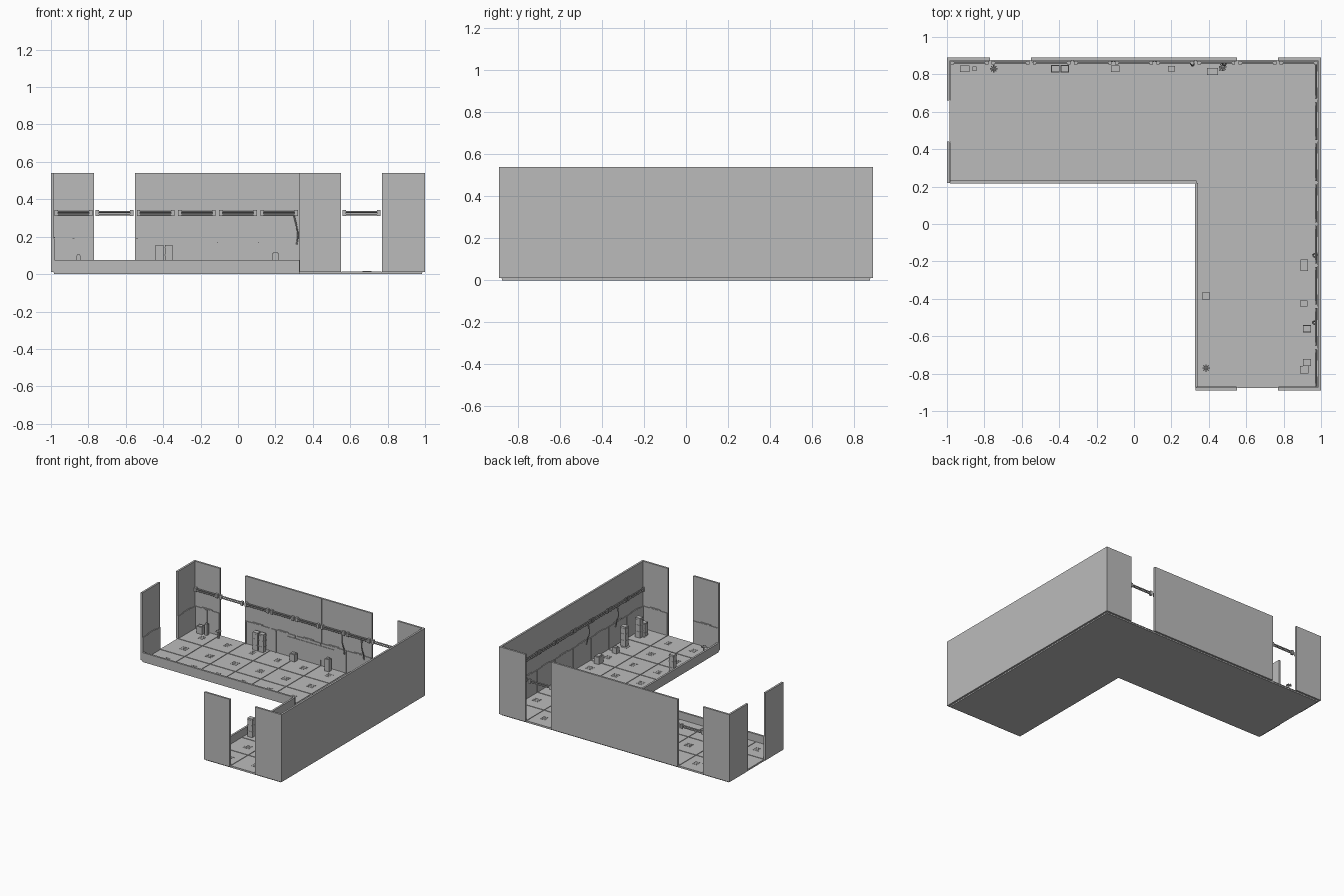
import bpy
import bmesh
import math
from mathutils import Matrix, Vector

old = bpy.data.objects.get("Cube")
if old:
    bpy.data.objects.remove(old, do_unlink=True)

GREY = (0.5, 0.5, 0.5, 1)
grey = bpy.data.materials.new("plain grey")
grey.use_nodes = True
grey.diffuse_color = GREY
grey.node_tree.nodes["Principled BSDF"].inputs["Base Color"].default_value = GREY

M = 0.22                 # module width
X, Y = 0.985, 0.875      # inner faces of the outer walls
T = 0.015                # wall and floor thickness
TOP = 0.54
SEAM = 0.19
INX, INY = 0.33, 0.22    # inner corner of the L


def box(bm, x0, x1, y0, y1, z0, z1):
    size = Matrix.Diagonal((abs(x1 - x0), abs(y1 - y0), abs(z1 - z0), 1))
    centre = Matrix.Translation(((x0 + x1) / 2, (y0 + y1) / 2, (z0 + z1) / 2))
    bmesh.ops.create_cube(bm, size=1, matrix=centre @ size)


def block(bm, x, y, w, d, z0, z1):
    box(bm, x - w / 2, x + w / 2, y - d / 2, y + d / 2, z0, z1)


def rod(bm, a, b, r, sides=10):
    a, b = Vector(a), Vector(b)
    d = b - a
    rot = d.to_track_quat('Z', 'Y').to_matrix().to_4x4()
    bmesh.ops.create_cone(bm, cap_ends=True, segments=sides, radius1=r, radius2=r,
                          depth=d.length, matrix=Matrix.Translation((a + b) / 2) @ rot)


def finish(name, bm, smooth=False):
    me = bpy.data.meshes.new(name)
    bm.to_mesh(me)
    bm.free()
    me.materials.append(grey)
    ob = bpy.data.objects.new(name, me)
    bpy.context.collection.objects.link(ob)
    if smooth:
        bpy.context.view_layer.objects.active = ob
        bpy.ops.object.select_all(action='DESELECT')
        ob.select_set(True)
        bpy.ops.object.shade_smooth_by_angle()
    return ob


# L-shaped floor slab
bm = bmesh.new()
outline = [(-X, INY), (INX, INY), (INX, -Y), (X, -Y), (X, Y), (-X, Y)]
face = bm.faces.new([bm.verts.new((x, y, 0)) for x, y in outline])
up = bmesh.ops.extrude_face_region(bm, geom=[face])
bmesh.ops.translate(bm, vec=(0, 0, 0.011),
                    verts=[v for v in up["geom"] if isinstance(v, bmesh.types.BMVert)])
bmesh.ops.recalc_face_normals(bm, faces=bm.faces)
finish("floor_slab", bm)

# Floor tiles with small vent slats
tiles, slats = bmesh.new(), bmesh.new()
for i in range(9):
    for j in range(8):
        cx, cy = (i - 4) * M, (j - 3.5) * M
        if cx < INX and cy < INY:
            continue
        block(tiles, cx, cy, M - 0.006, M - 0.006, 0.009, T)
        for k in range(3):
            block(slats, cx + 0.03, cy - 0.02 + k * 0.02, 0.05, 0.006, T, T + 0.002)
finish("floor_tiles", tiles)
finish("floor_vent_slats", slats)

# Low curbs along the open inner edges
bm = bmesh.new()
box(bm, -X, INX + 0.005, INY - 0.003, INY + 0.012, 0.008, 0.075)
box(bm, INX - 0.003, INX + 0.012, -Y, INY, 0.008, 0.075)
finish("inner_curbs", bm)


# Walls: each run is (axis, inner face, outward sign, from, to)
runs = {
    "back_wall": ('x', Y, 1, [(-1, -3.5 * M), (-2.5 * M, 2.5 * M), (3.5 * M, 1)]),
    "left_wall": ('y', X, 1, [(-Y - T, Y + T)]),
    "right_wall": ('y', -X, -1, [(INY, 2 * M), (3 * M, Y + T)]),
    "front_wall": ('x', -Y, -1, [(INX, 2.5 * M), (3.5 * M, 1)]),
}


def along(bm, axis, a, b, d0, d1, z0, z1):
    if axis == 'x':
        box(bm, a, b, d0, d1, z0, z1)
    else:
        box(bm, d0, d1, a, b, z0, z1)


panels, vents = bmesh.new(), bmesh.new()
for name, (axis, face_at, sign, spans) in runs.items():
    bm = bmesh.new()
    for a, b in spans:
        along(bm, axis, a, b, face_at, face_at + sign * T, T - 0.004, TOP)
        # Lower lining panels with a vent slot above each module
        n = max(1, round((b - a) / M))
        step = (b - a) / n
        for k in range(n):
            p, q = a + k * step + 0.003, a + (k + 1) * step - 0.003
            p, q = (max(p, -X), min(q, X)) if axis == 'x' else (max(p, -Y), min(q, Y))
            along(panels, axis, p, q, face_at, face_at - sign * 0.005, T, SEAM)
            mid = (p + q) / 2
            along(vents, axis, mid - 0.045, mid + 0.045,
                  face_at, face_at - sign * 0.007, SEAM + 0.002, SEAM + 0.008)
    finish(name, bm)
finish("lower_wall_panels", panels)
finish("wall_vents", vents)

# Raised control panel, frame posts and battens on the back wall
bm = bmesh.new()
box(bm, -0.18, 0.23, Y - 0.009, Y, 0.06, 0.17)
for x, top in ((-0.88, 0.19), (-0.54, 0.19), (-0.28, 0.185)):
    block(bm, x, Y - 0.006, 0.01, 0.012, T, top)
for x in (-M / 2, M / 2):
    block(bm, x, Y - 0.001, 0.01, 0.004, SEAM, TOP)
finish("back_wall_fittings", bm)

# Twin pipes with end flanges, one length per module
bm = bmesh.new()


def pipe_length(a, b):
    a, b = Vector(a), Vector(b)
    d = (b - a).normalized()
    for dz in (-0.007, 0.007):
        lift = Vector((0, 0, dz))
        rod(bm, a + lift, b + lift, 0.005)
    for end, s in ((a, 1), (b, -1)):
        p = end + d * s * 0.008
        w = 0.008 if abs(d.x) > 0.5 else 0.018
        block(bm, p.x, p.y, 0.026 - w, w if w > 0.01 else 0.018, 0.31, 0.342)


PZ = 0.326
for i in range(9):
    c = (i - 4) * M
    pipe_length((c - 0.1, Y - 0.012, PZ), (c + 0.1, Y - 0.012, PZ))
for j in range(8):
    c = (j - 3.5) * M
    pipe_length((X - 0.012, c - 0.1, PZ), (X - 0.012, c + 0.1, PZ))
finish("wall_pipes", bm, smooth=True)


# Hanging cables below the pipes
def cable(name, points):
    cu = bpy.data.curves.new(name, 'CURVE')
    cu.dimensions = '3D'
    cu.bevel_depth = 0.004
    cu.bevel_resolution = 1
    cu.resolution_u = 5
    sp = cu.splines.new('BEZIER')
    sp.bezier_points.add(len(points) - 1)
    for bp, co in zip(sp.bezier_points, points):
        bp.co = co
        bp.handle_left_type = bp.handle_right_type = 'AUTO'
    cu.materials.append(grey)
    bpy.context.collection.objects.link(bpy.data.objects.new(name, cu))


drop = [(0, 0.012, 0.31), (0.012, 0.03, 0.26), (0.02, 0.02, 0.21), (0.014, 0.006, 0.16)]
for x in (0.3, 0.47):
    cable("back_cable", [(x + s, Y - d, z) for s, d, z in drop])
for y in (-0.18, -0.54):
    cable("side_cable", [(X - d, y + s, z) for s, d, z in drop])

# Floor equipment: tall cabinets and low boxes (x, y, width, depth, top)
bm = bmesh.new()
cabinets = [(-0.42, 0.83, 0.155), (-0.37, 0.83, 0.155), (0.925, -0.56, 0.17),
            (0.925, -0.74, 0.17), (0.91, -0.78, 0.12), (0.385, -0.385, 0.16)]
for x, y, top in cabinets:
    block(bm, x, y, 0.042, 0.036, T, top)
    for k in (0.35, 0.65, 0.9):
        block(bm, x, y, 0.045, 0.039, top * k, top * k + 0.004)
finish("tall_cabinets", bm)

bm = bmesh.new()
crates = [(-0.905, 0.83, 0.05, 0.036, 0.07), (-0.853, 0.83, 0.022, 0.022, 0.1),
          (-0.1, 0.83, 0.046, 0.036, 0.07), (0.2, 0.83, 0.036, 0.03, 0.11),
          (0.42, 0.815, 0.06, 0.036, 0.06), (0.47, 0.83, 0.03, 0.026, 0.045),
          (0.91, -0.22, 0.042, 0.06, 0.07), (0.908, -0.425, 0.04, 0.032, 0.06)]
for x, y, w, d, top in crates:
    block(bm, x, y, w, d, T, top)
    block(bm, x, y, w * 0.7, d * 0.7, top, top + 0.005)
finish("low_boxes", bm)

# Star-handled valves
bm = bmesh.new()
for x, y in ((-0.75, 0.83), (0.475, 0.84), (0.385, -0.77)):
    rod(bm, (x, y, T), (x, y, 0.07), 0.006)
    for k in range(4):
        a = k * math.pi / 4
        d = Vector((math.cos(a), math.sin(a), 0)) * 0.02
        c = Vector((x, y, 0.07))
        rod(bm, c - d, c + d, 0.004, 6)
finish("floor_valves", bm, smooth=True)
